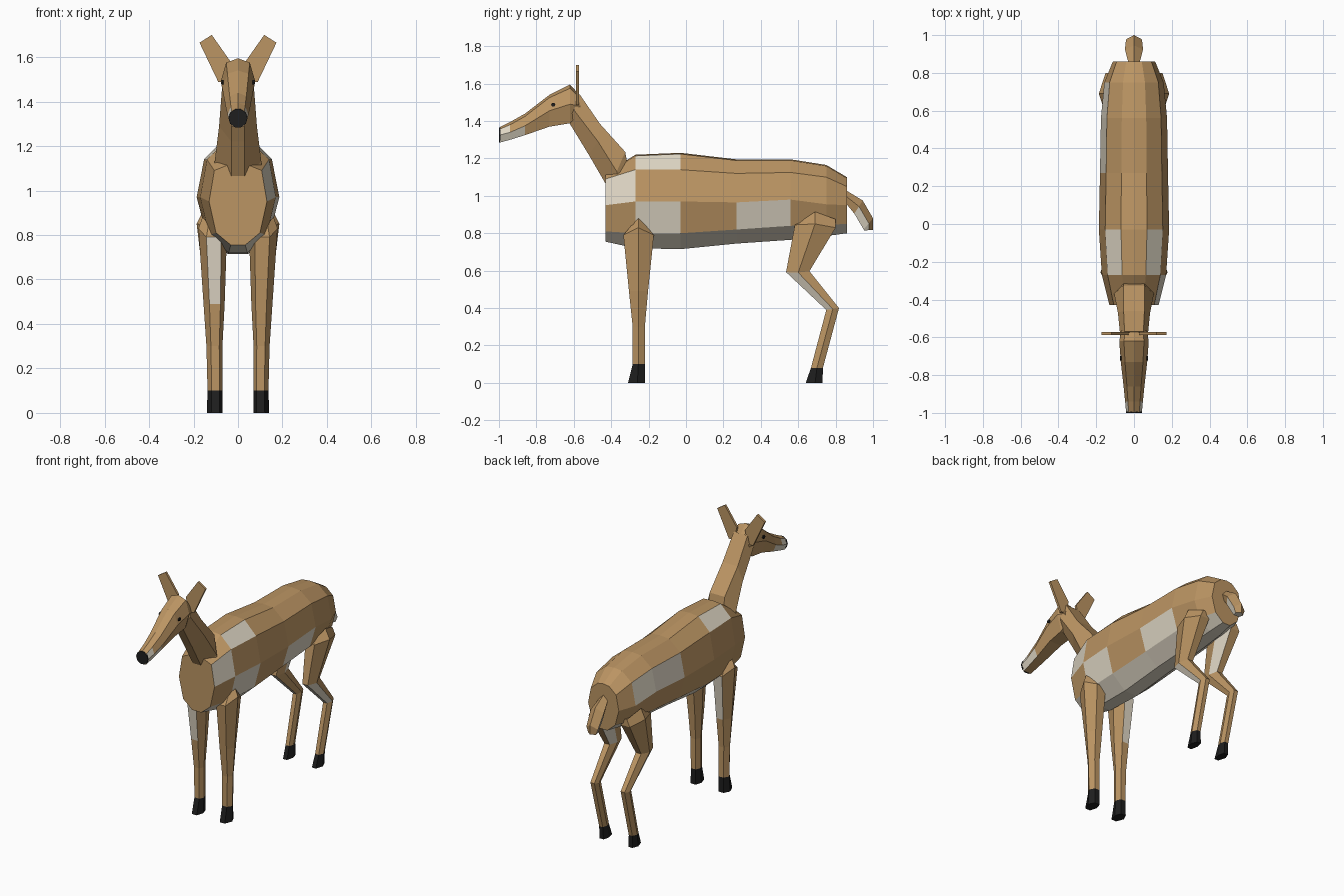
import bpy, bmesh, math

if "Cube" in bpy.data.objects:
    bpy.data.objects.remove(bpy.data.objects["Cube"])

def material(name, col):
    m = bpy.data.materials.new(name)
    m.diffuse_color = (*col, 1)
    m.use_nodes = True
    m.node_tree.nodes["Principled BSDF"].inputs["Base Color"].default_value = m.diffuse_color
    return m

MATS = [material("tan_coat", (0.50, 0.30, 0.125)),
        material("pale_patch", (0.74, 0.68, 0.56)),
        material("black_hoof", (0.013, 0.013, 0.013))]
TAN, PALE, BLACK = 0, 1, 2


def loft(name, rings, rule=lambda i, j: TAN, start=TAN, end=TAN):
    """Skin closed rings; rule(segment, side) picks the colour of each face."""
    bm = bmesh.new()
    vs = [[bm.verts.new(p) for p in r] for r in rings]
    n = len(rings[0])
    for i in range(len(rings) - 1):
        for j in range(n):
            k = (j + 1) % n
            f = bm.faces.new((vs[i][j], vs[i][k], vs[i + 1][k], vs[i + 1][j]))
            f.material_index = rule(i, j)
    for ring, mat in ((vs[0], start), (vs[-1], end)):
        bm.faces.new(ring).material_index = mat
    bmesh.ops.recalc_face_normals(bm, faces=bm.faces)
    me = bpy.data.meshes.new(name)
    bm.to_mesh(me)
    bm.free()
    for m in MATS:
        me.materials.append(m)
    ob = bpy.data.objects.new(name, me)
    bpy.context.collection.objects.link(ob)
    return ob


def mirrored(half):
    """Half ring, top to bottom on +x, completed on -x."""
    return half + [(-x, y, z) for x, y, z in reversed(half) if x > 0]


# Body: y, half width, then heights of back, shoulder, middle, flank, belly
stations = [(-0.43, 0.130, 1.12, 1.09, 0.95, 0.81, 0.755),
            (-0.27, 0.170, 1.22, 1.14, 0.97, 0.80, 0.720),
            (-0.03, 0.186, 1.23, 1.14, 0.97, 0.80, 0.715),
            (0.27, 0.180, 1.195, 1.12, 0.965, 0.82, 0.745),
            (0.56, 0.175, 1.195, 1.125, 0.98, 0.84, 0.765),
            (0.75, 0.157, 1.165, 1.10, 0.955, 0.845, 0.785),
            (0.86, 0.112, 1.10, 1.05, 0.95, 0.85, 0.80)]
body_rings = [mirrored([(0, y, t), (0.37 * w, y, t - 0.006), (0.82 * w, y, s),
                        (w, y, m), (0.76 * w, y, l), (0.25 * w, y, b)])
              for y, w, t, s, m, l, b in stations]
# Side faces 0-4 run down +x, 5 is the keel, 6-10 run up -x
body_patches = {(1, 1), (0, 2), (1, 3), (3, 3), (1, 9), (3, 8), (4, 8)}


def body_rule(i, j):
    return PALE if j in (4, 5, 6) or (i, j) in body_patches else TAN


loft("body", body_rings, body_rule)

# Neck: front (y, z), side (y, z), back (y, z), side and back half widths
neck = [((-0.43, 1.065), (-0.37, 1.13), (-0.325, 1.235), 0.105, 0.055),
        ((-0.52, 1.22), (-0.47, 1.29), (-0.46, 1.385), 0.085, 0.055),
        ((-0.63, 1.40), (-0.60, 1.46), (-0.57, 1.545), 0.072, 0.050)]
neck_rings = []
for f, s, b, ws, wb in neck:
    neck_rings.append([(wb, *b), (ws, *s), (0.03, *f), (-0.03, *f), (-ws, *s), (-wb, *b)])
# Sunken root joins the neck to the chest
neck_rings.insert(0, [(x, y + 0.02, z - 0.11) for x, y, z in neck_rings[0]])
loft("neck", neck_rings)

# Head: y, half width, top, brow, cheek, jaw heights
head = [(-0.995, 0.042, 1.368, 1.357, 1.325, 1.285),
        (-0.94, 0.047, 1.395, 1.380, 1.340, 1.300),
        (-0.86, 0.055, 1.440, 1.425, 1.375, 1.325),
        (-0.73, 0.070, 1.540, 1.525, 1.455, 1.370),
        (-0.62, 0.078, 1.595, 1.575, 1.490, 1.388),
        (-0.565, 0.068, 1.535, 1.52, 1.48, 1.44)]
head_rings = [mirrored([(0, y, t), (0.68 * w, y, b), (w, y, c), (0.62 * w, y, j)])
              for y, w, t, b, c, j in head]


def head_rule(i, j):
    if i <= 1 and j in (2, 4):
        return PALE
    return PALE if i == 0 and j in (1, 5) else TAN


loft("head", head_rings, head_rule)

# Nose pad
loft("nose", [[(0.043 * math.cos(a), y, 1.325 + 0.043 * math.sin(a))
               for a in (k * math.tau / 10 for k in range(10))]
              for y in (-1.0, -0.992)], lambda i, j: BLACK, BLACK, BLACK)

# Tail: y and z of the ridge, y and z of the underside, half width
tail = [(0.855, 1.03, 0.855, 0.96, 0.03),
        (0.945, 0.975, 0.90, 0.905, 0.048),
        (1.0, 0.88, 0.95, 0.82, 0.042),
        (1.0, 0.818, 0.952, 0.815, 0.028)]
tail_rings = []
for ry, rz, uy, uz, w in tail:
    my, mz = ry * 0.55 + uy * 0.45, rz * 0.55 + uz * 0.45
    tail_rings.append([(0, ry, rz), (w, my, mz), (0.6 * w, uy, uz),
                       (-0.6 * w, uy, uz), (-w, my, mz)])
loft("tail", tail_rings,
     lambda i, j: PALE if j == 2 or (i >= 1 and j in (1, 3)) else TAN, end=PALE)


def leg_ring(s, xi, xo, front, mid, back):
    """Six-sided section: outer, front pair, inner, back pair."""
    a, b = xi + 0.2 * (xo - xi), xi + 0.72 * (xo - xi)
    return [(s * xo, *mid), (s * b, *front), (s * a, *front),
            (s * xi, mid[0], (front[1] + back[1]) / 2), (s * a, *back), (s * b, *back)]


front_leg = [(0.07, 0.140, (-0.31, 0.0), (-0.26, 0.0), (-0.22, 0.0)),
             (0.07, 0.137, (-0.285, 0.10), (-0.255, 0.10), (-0.22, 0.10)),
             (0.07, 0.142, (-0.285, 0.30), (-0.255, 0.30), (-0.22, 0.30)),
             (0.06, 0.155, (-0.305, 0.49), (-0.255, 0.49), (-0.203, 0.49)),
             (0.05, 0.178, (-0.335, 0.79), (-0.255, 0.83), (-0.172, 0.79)),
             (0.06, 0.160, (-0.285, 0.85), (-0.255, 0.88), (-0.22, 0.85))]
hind_leg = [(0.08, 0.135, (0.64, 0.0), (0.69, 0.0), (0.73, 0.0)),
            (0.085, 0.135, (0.668, 0.08), (0.70, 0.08), (0.732, 0.08)),
            (0.085, 0.140, (0.75, 0.39), (0.785, 0.395), (0.818, 0.40)),
            (0.08, 0.155, (0.535, 0.592), (0.60, 0.59), (0.66, 0.597)),
            (0.06, 0.186, (0.582, 0.845), (0.69, 0.85), (0.80, 0.83)),
            (0.06, 0.155, (0.60, 0.855), (0.69, 0.915), (0.80, 0.875))]

for side, s in (("right", 1), ("left", -1)):
    # Legs with dark hooves as the lowest segment
    def front_rule(i, j):
        if i == 0:
            return BLACK
        return PALE if s < 0 and i == 3 and j in (1, 4) else TAN

    def hind_rule(i, j):
        if i == 0:
            return BLACK
        return PALE if (i == 2 and j in (0, 1)) or (i == 3 and j == 3) else TAN

    loft(side + "_front_leg", [leg_ring(s, *r) for r in front_leg], front_rule, start=BLACK)
    loft(side + "_hind_leg", [leg_ring(s, *r) for r in hind_leg], hind_rule, start=BLACK)

    # Flat ears
    outline = [(0.03, 1.575), (0.118, 1.70), (0.173, 1.665), (0.088, 1.487), (0.05, 1.49)]
    loft(side + "_ear", [[(s * x, y, z) for x, z in outline] for y in (-0.587, -0.572)])

    # Small eyes on the cheeks
    loft(side + "_eye", [[(s * x, -0.71 + 0.012 * math.cos(a), 1.487 + 0.011 * math.sin(a))
                          for a in (k * math.tau / 6 for k in range(6))]
                         for x in (0.066, 0.074)], lambda i, j: BLACK, BLACK, BLACK)
